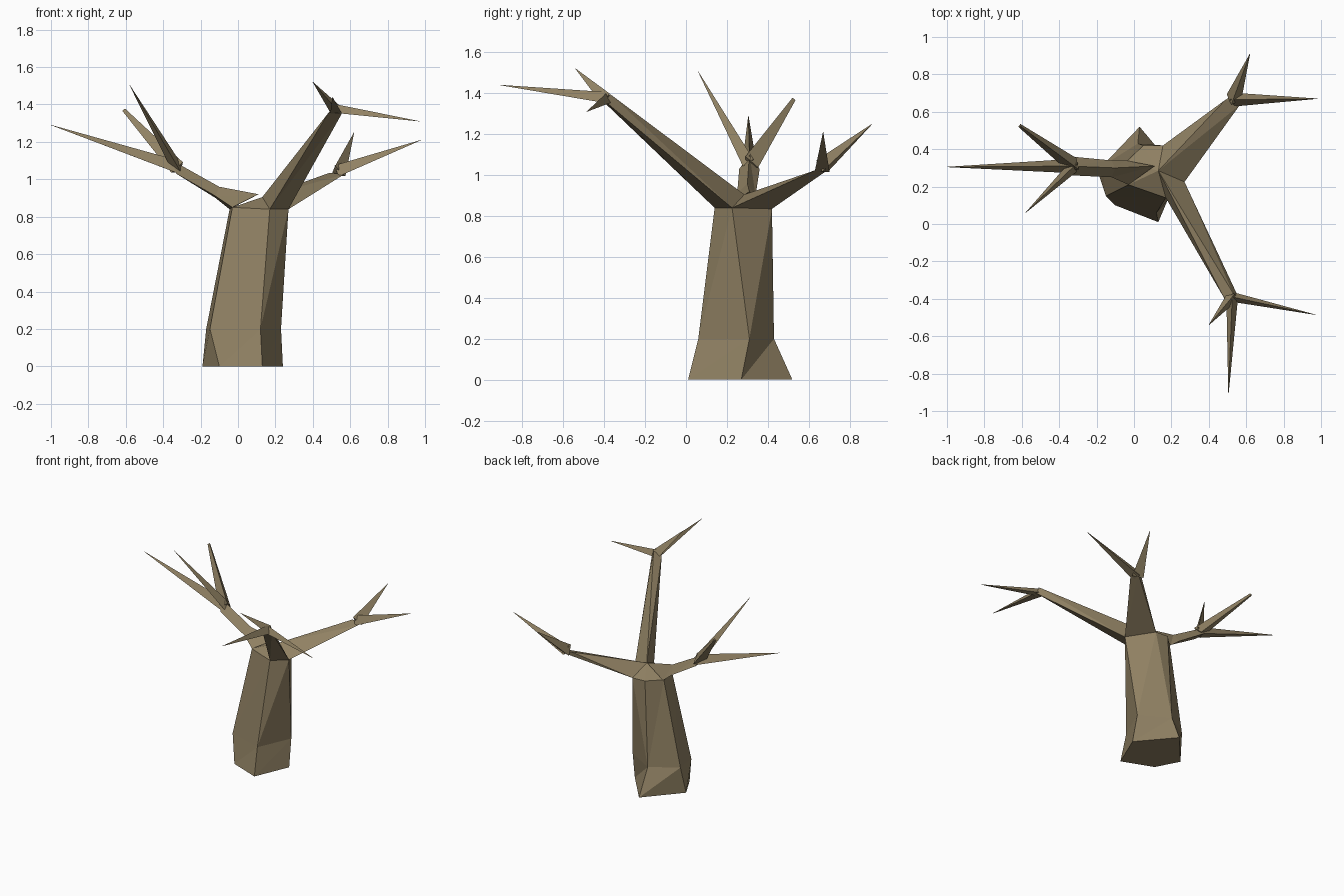
import bpy, bmesh, math
from mathutils import Vector

if "Cube" in bpy.data.objects:
    bpy.data.objects.remove(bpy.data.objects["Cube"])

bark = bpy.data.materials.new("bark brown")
bark.diffuse_color = (0.28, 0.22, 0.125, 1)
bark.use_nodes = True
bark.node_tree.nodes["Principled BSDF"].inputs["Base Color"].default_value = bark.diffuse_color


def loft(name, rings, apex=None):
    """Skin equal-length rings of points; cap the ends, optionally with an apex."""
    bm = bmesh.new()
    vs = [[bm.verts.new(p) for p in r] for r in rings]
    n = len(rings[0])
    for a, b in zip(vs, vs[1:]):
        for i in range(n):
            j = (i + 1) % n
            bm.faces.new((a[i], a[j], b[j]))
            bm.faces.new((a[i], b[j], b[i]))
    bm.faces.new(vs[0][::-1])
    if apex:
        t = bm.verts.new(apex)
        for i in range(n):
            bm.faces.new((vs[-1][i], vs[-1][(i + 1) % n], t))
    else:
        bm.faces.new(vs[-1])
    bmesh.ops.remove_doubles(bm, verts=bm.verts, dist=0.0005)
    bmesh.ops.recalc_face_normals(bm, faces=bm.faces)
    me = bpy.data.meshes.new(name)
    bm.to_mesh(me)
    bm.free()
    me.materials.append(bark)
    ob = bpy.data.objects.new(name, me)
    bpy.context.collection.objects.link(ob)
    return ob


def twig(name, start, tip, radius, tip_radius=0.001):
    """Thin three-sided spike from a fork to its tip."""
    start, tip = Vector(start), Vector(tip)
    d = (tip - start).normalized()
    side = d.cross(Vector((0, 0, 1))).normalized()
    up = side.cross(d)

    def ring(c, r):
        return [c + r * (side * math.cos(a) + up * math.sin(a))
                for a in (math.radians(90 + 120 * k) for k in range(3))]
    loft(name, [ring(start, radius), ring(tip, tip_radius)])


crown = (0.13, 0.285, 0.905)

# trunk: flared foot, bent waist, narrow top rising to the crown point
loft("trunk", [
    [(-0.10, 0.10, 0), (0.13, 0.01, 0), (0.24, 0.27, 0),
     (0.03, 0.52, 0), (0.03, 0.52, 0), (-0.19, 0.27, 0)],
    [(-0.15, 0.15, 0.2), (0.12, 0.06, 0.2), (0.23, 0.31, 0.2),
     (0.02, 0.43, 0.2), (0.02, 0.43, 0.2), (-0.17, 0.31, 0.2)],
    [(-0.03, 0.21, 0.85), (0.17, 0.14, 0.84), (0.27, 0.225, 0.84),
     (0.155, 0.42, 0.835), (0.05, 0.42, 0.84), (-0.045, 0.33, 0.84)],
], crown)

# main branches
loft("front_branch", [
    [(0.17, 0.14, 0.84), (0.27, 0.225, 0.84), crown],
    [(0.487, -0.405, 1.36), (0.56, -0.395, 1.36), (0.53, -0.37, 1.395)],
])
loft("back_branch", [
    [(0.27, 0.225, 0.84), (0.155, 0.42, 0.835), crown],
    [(0.565, 0.635, 1.025), (0.55, 0.70, 1.03), (0.49, 0.665, 1.035)],
])
loft("left_branch", [
    [(-0.03, 0.21, 0.85), (-0.045, 0.34, 0.84), (0.11, 0.31, 0.92)],
    [(-0.12, 0.25, 0.91), (-0.12, 0.34, 0.90), (-0.10, 0.30, 0.96)],
    [(-0.33, 0.26, 1.03), (-0.33, 0.36, 1.03), (-0.35, 0.31, 1.10)],
])

# twigs: fork, then (tip, base radius, tip radius)
forks = {
    "front": ((0.525, -0.39, 1.37), [
        ((0.97, -0.485, 1.31), 0.03, 0.001),
        ((0.505, -0.91, 1.44), 0.036, 0.001),
        ((0.40, -0.54, 1.52), 0.036, 0.001)]),
    "back": ((0.53, 0.665, 1.035), [
        ((0.62, 0.91, 1.25), 0.048, 0.001),
        ((0.98, 0.67, 1.21), 0.042, 0.001)]),
    "left": ((-0.32, 0.31, 1.055), [
        ((-1.0, 0.305, 1.29), 0.044, 0.001),
        ((-0.61, 0.525, 1.37), 0.048, 0.011),
        ((-0.58, 0.06, 1.505), 0.036, 0.001)]),
}
for side_name, (start, tips) in forks.items():
    for k, (tip, r, tr) in enumerate(tips):
        twig(f"{side_name}_twig_{k + 1}", start, tip, r, tr)
